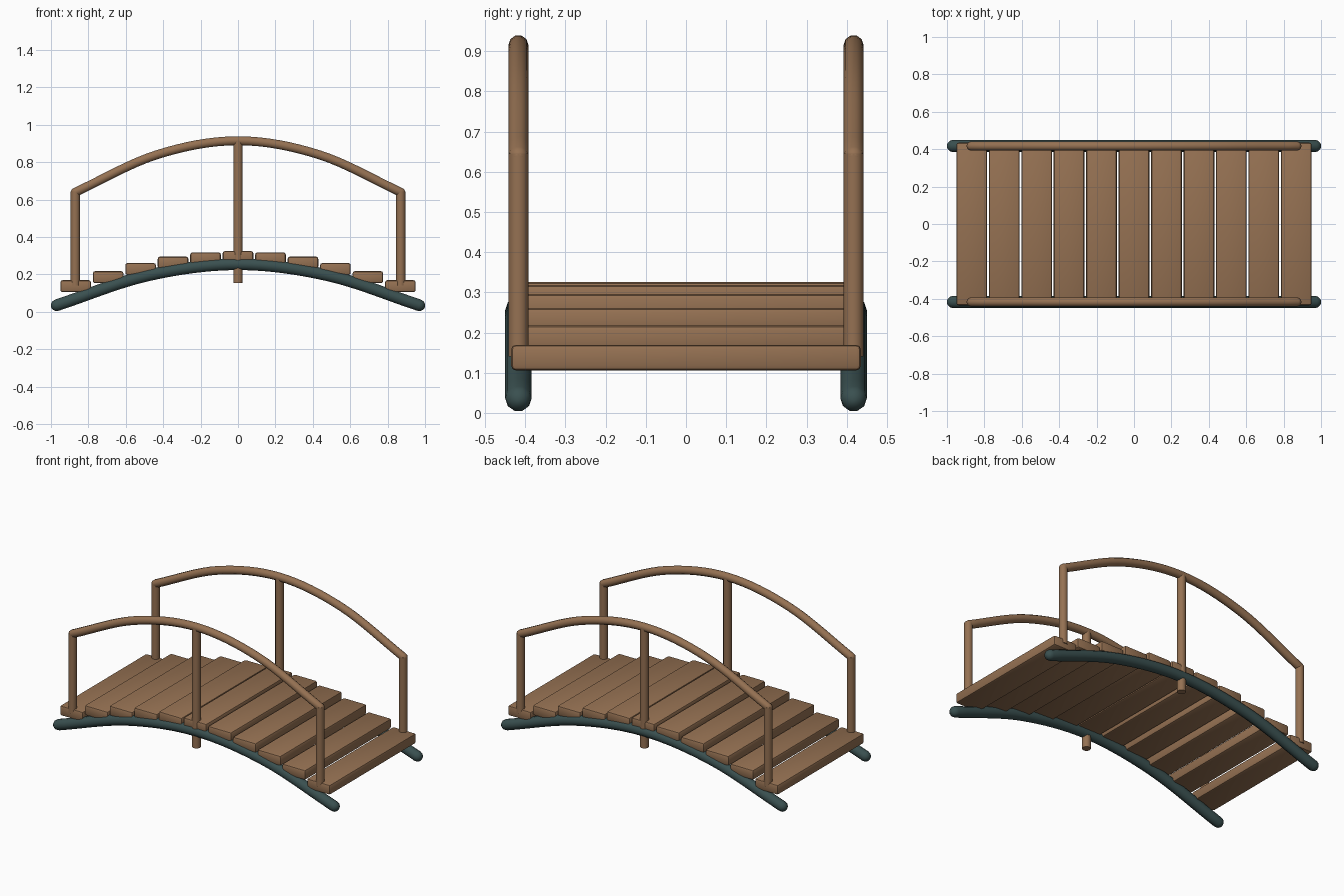
import bpy
import bmesh
import math
from mathutils import Vector

cube = bpy.data.objects.get("Cube")
if cube:
    bpy.data.objects.remove(cube, do_unlink=True)


def make_material(name, rgb):
    mat = bpy.data.materials.new(name)
    mat.use_nodes = True
    mat.diffuse_color = (*rgb, 1)
    mat.node_tree.nodes["Principled BSDF"].inputs["Base Color"].default_value = (*rgb, 1)
    return mat


WOOD = make_material("warm wood", (0.30, 0.165, 0.085))
TEAL = make_material("dark teal", (0.042, 0.08, 0.08))
SIDE_Y = 0.417
SIDES = 10


def finish(name, bm, mat):
    bmesh.ops.recalc_face_normals(bm, faces=bm.faces)
    mesh = bpy.data.meshes.new(name)
    bm.to_mesh(mesh)
    bm.free()
    mesh.materials.append(mat)
    obj = bpy.data.objects.new(name, mesh)
    bpy.context.scene.collection.objects.link(obj)
    bpy.ops.object.select_all(action='DESELECT')
    obj.select_set(True)
    bpy.context.view_layer.objects.active = obj
    bpy.ops.object.shade_smooth_by_angle(angle=math.radians(40))
    return obj


def arch_path(half, z_end, z_mid, z_top, steps=8):
    """Catmull-Rom arch through five points, as (x, z) vectors."""
    pts = [Vector(p) for p in ((-half, z_end), (-half / 2, z_mid), (0, z_top),
                               (half / 2, z_mid), (half, z_end))]
    pts = [2 * pts[0] - pts[1]] + pts + [2 * pts[-1] - pts[-2]]
    path = []
    for i in range(1, 5):
        a, b, c, d = pts[i - 1:i + 3]
        for s in range(steps):
            t = s / steps
            path.append(0.5 * (2 * b + (c - a) * t + (2 * a - 5 * b + 4 * c - d) * t * t
                               + (3 * b - a - 3 * c + d) * t ** 3))
    return path + [pts[5]]


def round_tube(name, path, radius, y, mat):
    """Sweep a round section along the arch, with domed ends."""
    start = (path[0] - path[1]).normalized()
    end = (path[-1] - path[-2]).normalized()
    domes = [math.radians(a) for a in (80, 55, 28)]
    rings = [(path[0] + start * radius * math.sin(a), radius * math.cos(a)) for a in domes]
    rings += [(p, radius) for p in path]
    rings += [(path[-1] + end * radius * math.sin(a), radius * math.cos(a))
              for a in reversed(domes)]
    bm = bmesh.new()
    loops = []
    for i, (p, r) in enumerate(rings):
        tangent = (rings[min(i + 1, len(rings) - 1)][0] - rings[max(i - 1, 0)][0]).normalized()
        loop = []
        for k in range(SIDES):
            a = math.tau * k / SIDES
            up = r * math.sin(a)
            loop.append(bm.verts.new((p.x - tangent.y * up, y + r * math.cos(a),
                                      p.y + tangent.x * up)))
        loops.append(loop)
    for lo, hi in zip(loops, loops[1:]):
        for k in range(SIDES):
            j = (k + 1) % SIDES
            bm.faces.new((lo[k], lo[j], hi[j], hi[k]))
    bm.faces.new(loops[0])
    bm.faces.new(loops[-1])
    finish(name, bm, mat)


def post(name, x, y, z0, z1):
    bm = bmesh.new()
    bmesh.ops.create_cone(bm, cap_ends=True, segments=12, radius1=0.025, radius2=0.025,
                          depth=z1 - z0)
    bmesh.ops.translate(bm, verts=bm.verts, vec=(x, y, (z0 + z1) / 2))
    finish(name, bm, WOOD)


# Deck planks stepping up over the arch
for i in range(11):
    u = (i - 5) / 5
    z = 0.1375 + 0.156 * math.cos(u * math.pi / 2)
    bm = bmesh.new()
    bmesh.ops.create_cube(bm, size=1)
    bmesh.ops.scale(bm, verts=bm.verts, vec=(0.164, 0.87, 0.064))
    bmesh.ops.bevel(bm, geom=bm.edges[:], offset=0.012, segments=2, profile=0.5,
                    affect='EDGES')
    bmesh.ops.translate(bm, verts=bm.verts, vec=(u * 0.868, 0, z))
    finish(f"deck_plank_{i + 1}", bm, WOOD)

# Beams, handrails and posts on both sides
beam_path = arch_path(0.968, 0.036, 0.195, 0.255)
rail_path = arch_path(0.87, 0.64, 0.84, 0.915)
for side, y in (("front", -SIDE_Y), ("back", SIDE_Y)):
    round_tube(f"{side}_arch_beam", beam_path, 0.033, y, TEAL)
    round_tube(f"{side}_handrail", rail_path, 0.025, y, WOOD)
    post(f"{side}_middle_post", 0, y, 0.155, 0.915)
    post(f"{side}_right_post", -0.87, y, 0.14, 0.645)
    post(f"{side}_left_post", 0.87, y, 0.14, 0.645)
